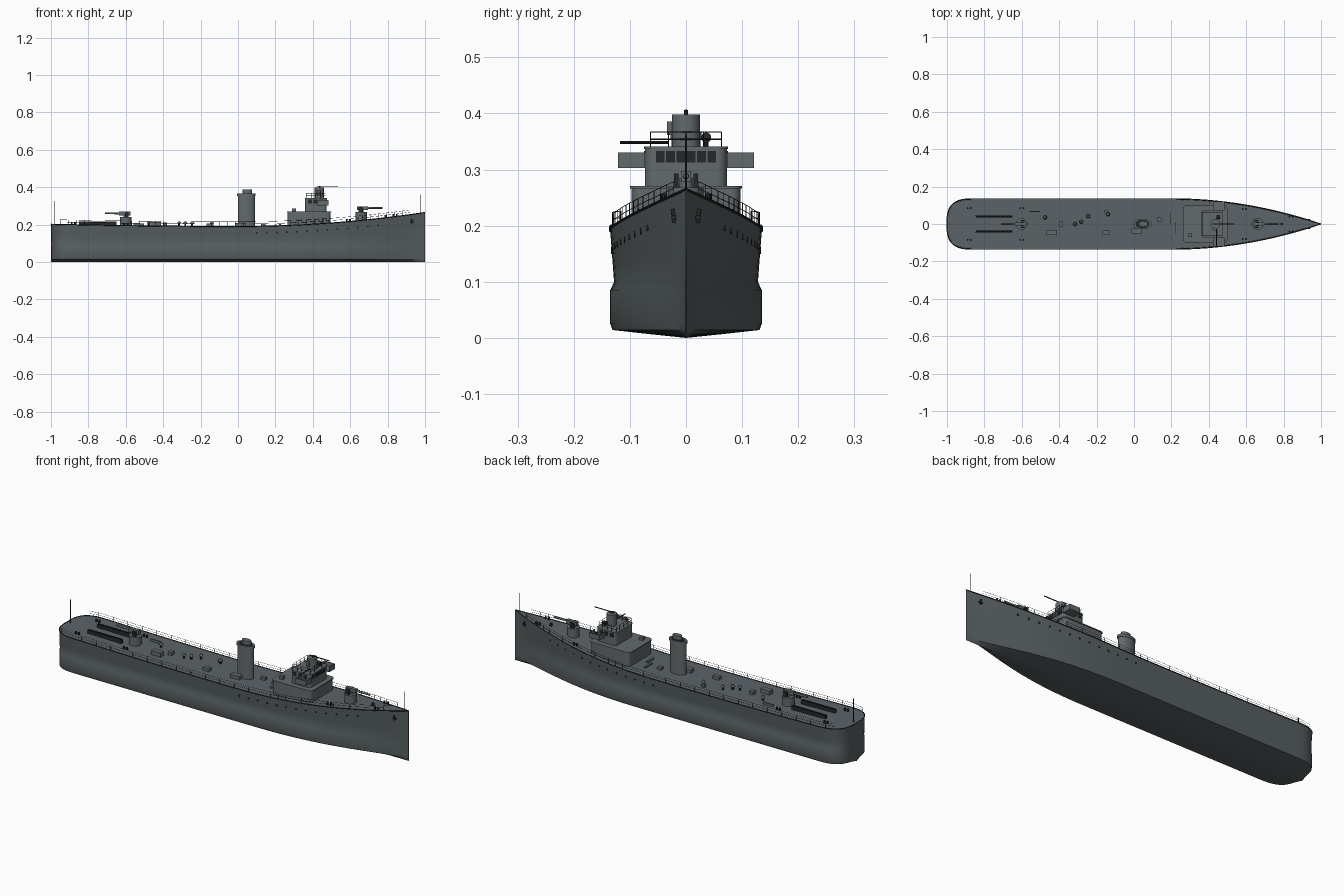
import bpy, bmesh, math
from mathutils import Vector, Matrix

cube = bpy.data.objects.get("Cube")
if cube:
    bpy.data.objects.remove(cube, do_unlink=True)


def material(name, rgb):
    m = bpy.data.materials.new(name)
    m.use_nodes = True
    m.diffuse_color = (*rgb, 1)
    m.node_tree.nodes["Principled BSDF"].inputs["Base Color"].default_value = (*rgb, 1)
    return m


HULL = material("hull grey", (0.095, 0.113, 0.118))
DECK = material("deck grey", (0.105, 0.125, 0.135))
HOUSE = material("superstructure grey", (0.125, 0.145, 0.152))
DARK = material("dark fittings", (0.018, 0.02, 0.022))


# Hull shape functions
BEAM = 0.135


def sheer(x):
    return 0.19 + (0.075 if x > 0 else 0.012) * x * x


def deck_half(x):
    if x > 0.2:
        return BEAM * max(0, 1 - ((x - 0.2) / 0.8) ** 2)
    if x < -0.85:
        t = min(1, (-0.85 - x) / 0.15)
        return BEAM * (1 - t ** 3) ** (1 / 3)
    return BEAM


def bilge_half(x):
    t = max(0, (x - 0.2) / 0.8)
    return deck_half(x) * (1 - 0.5 * t ** 4)


def side_half(x, z):
    u = (z - 0.1) / (sheer(x) - 0.1)
    return bilge_half(x) * 0.95 * (1 - u) + deck_half(x) * u


def finish(name, bm, mats, smooth=True):
    me = bpy.data.meshes.new(name)
    bm.to_mesh(me)
    bm.free()
    for m in mats:
        me.materials.append(m)
    ob = bpy.data.objects.new(name, me)
    bpy.context.collection.objects.link(ob)
    if smooth:
        bpy.ops.object.select_all(action='DESELECT')
        bpy.context.view_layer.objects.active = ob
        ob.select_set(True)
        bpy.ops.object.shade_smooth_by_angle(angle=math.radians(32))
    return ob


def box(name, x, y, z0, z1, sx, sy, mat, rounding=0):
    bm = bmesh.new()
    bmesh.ops.create_cube(bm, size=1)
    bmesh.ops.scale(bm, vec=(sx, sy, z1 - z0), verts=bm.verts)
    bmesh.ops.translate(bm, vec=(x, y, (z0 + z1) / 2), verts=bm.verts)
    if rounding:
        upright = [e for e in bm.edges
                   if abs(e.verts[0].co.z - e.verts[1].co.z) > 1e-4]
        bmesh.ops.bevel(bm, geom=upright, offset=rounding, segments=5,
                        profile=0.5, affect='EDGES')
    return finish(name, bm, [mat], rounding > 0)


def rod(name, a, b, r, mat, r2=None, sides=16, stretch=1):
    """Cylinder or cone from a to b; stretch widens it along x."""
    a, b = Vector(a), Vector(b)
    d = b - a
    bm = bmesh.new()
    bmesh.ops.create_cone(bm, cap_ends=True, segments=sides, radius1=r,
                          radius2=r if r2 is None else r2, depth=d.length)
    bmesh.ops.scale(bm, vec=(stretch, 1, 1), verts=bm.verts)
    turn = d.to_track_quat('Z', 'Y').to_matrix().to_4x4() if d.x or d.y else Matrix()
    bmesh.ops.transform(bm, matrix=Matrix.Translation((a + b) / 2) @ turn, verts=bm.verts)
    return finish(name, bm, [mat])


def wires(name, paths, r, mat):
    cu = bpy.data.curves.new(name, 'CURVE')
    cu.dimensions = '3D'
    cu.bevel_depth = r
    cu.bevel_resolution = 0
    for path in paths:
        sp = cu.splines.new('POLY')
        sp.points.add(len(path) - 1)
        for p, co in zip(sp.points, path):
            p.co = (*co, 1)
    cu.materials.append(mat)
    ob = bpy.data.objects.new(name, cu)
    bpy.context.collection.objects.link(ob)


# Hull lofted through stations, deck coloured on its top faces
stations = [-0.85 - 0.15 * math.sin(i * math.pi / 28) for i in range(14, 0, -1)]
stations += [-0.85 + 1.85 * i / 50 for i in range(51)]
bm = bmesh.new()
rows = []
for x in stations:
    wb, zd = max(bilge_half(x), 0.0008), sheer(x)
    half = [(0.5 * wb, 0.007), (0.97 * wb, 0.014), (wb, 0.025), (wb, 0.085)]
    for u in (0, 0.33, 0.66, 1):
        z = 0.1 + u * (zd - 0.1)
        half.append((max(side_half(x, z), 0.0008), z))
    ring = [(-y, z) for y, z in reversed(half)] + [(0, 0)] + half
    rows.append([bm.verts.new((x, y, z)) for y, z in ring])
for r0, r1 in zip(rows, rows[1:]):
    for i in range(len(r0)):
        j = (i + 1) % len(r0)
        f = bm.faces.new((r0[i], r0[j], r1[j], r1[i]))
        f.material_index = int(j == 0)
bm.faces.new(rows[0])
bm.faces.new(rows[-1])
bmesh.ops.recalc_face_normals(bm, faces=bm.faces)
finish("hull", bm, [HULL, DECK])

# Gunwale trim and guard rails
edge = [[(x, s * deck_half(x), sheer(x)) for x in stations] for s in (-1, 1)]
wires("gunwale_trim", edge, 0.0025, DARK)
rail_xs = [-0.95 + 0.0425 * i for i in range(45)]
for s, side in ((-1, "right"), (1, "left")):
    def at(x, h):
        return (x, s * max(deck_half(x) - 0.004, 0.004), sheer(x) + h)
    paths = [[at(x, h) for x in rail_xs] for h in (0.013, 0.025)]
    paths += [[at(x, 0), at(x, 0.025)] for x in rail_xs]
    wires("guard_rail_" + side, paths, 0.0007, DARK)

    # Portholes, hawse anchor and bollards
    for i in range(13):
        x = 0.1 + 0.054 * i
        z = sheer(x) - 0.036
        y = side_half(x, z)
        rod("porthole_" + side, (x, s * (y - 0.004), z), (x, s * (y + 0.0015), z),
            0.0055, DARK, sides=12)
    y = side_half(0.93, 0.218)
    rod("anchor_shank_" + side, (0.93, s * y, 0.205), (0.93, s * (y + 0.003), 0.23), 0.004, DARK)
    box("anchor_fluke_" + side, 0.93, s * y, 0.21, 0.218, 0.02, 0.01, DARK)
    for x, y in ((-0.88, 0.085), (-0.6, 0.085), (0.59, 0.08), (0.84, 0.04)):
        for dx in (-0.009, 0.009):
            rod("bollard_" + side, (x + dx, s * y, sheer(x)),
                (x + dx, s * y, sheer(x) + 0.014), 0.005, DARK, sides=10)

    # Depth charge racks
    for dy in (-0.005, 0.005):
        box("charge_rack_rail_" + side, -0.75, s * 0.04 + dy, 0.195, 0.217, 0.2, 0.002, DARK)
    for i in range(14):
        x = -0.84 + i * 0.014
        rod("depth_charge_" + side, (x, s * 0.04 - 0.004, 0.207),
            (x, s * 0.04 + 0.004, 0.207), 0.006, DARK, sides=10)

# Flagstaffs
rod("stern_staff", (-0.98, 0, 0.2), (-0.98, 0, 0.325), 0.0018, DARK, sides=8)
rod("bow_staff", (0.975, 0, 0.255), (0.975, 0, 0.36), 0.0015, DARK, sides=8)


# Deck guns
def gun(name, x, d):
    z = sheer(x)
    rod(name + "_platform", (x, 0, z - 0.005), (x, 0, z + 0.045), 0.031, HOUSE, sides=32)
    rod(name + "_pivot", (x, 0, z + 0.04), (x, 0, z + 0.062), 0.012, HOUSE)
    box(name + "_breech", x + d * 0.005, 0, z + 0.055, z + 0.075, 0.06, 0.018, HOUSE)
    rod(name + "_barrel", (x, 0, z + 0.066), (x + d * 0.112, 0, z + 0.066), 0.006, HOUSE, 0.0045)
    for s in (-1, 1):
        box(name + "_sight", x - d * 0.005, s * 0.017, z + 0.045, z + 0.07, 0.02, 0.008, DARK)


gun("aft_gun", -0.6, -1)
gun("forward_gun", 0.66, 1)

# Funnel with cap
rod("funnel", (0.045, 0, 0.18), (0.045, 0, 0.36), 0.026, HOUSE, sides=40, stretch=1.75)
rod("funnel_rim", (0.045, 0, 0.353), (0.045, 0, 0.366), 0.028, HOUSE, sides=40, stretch=1.78)
rod("funnel_mouth", (0.045, 0, 0.365), (0.045, 0, 0.367), 0.022, DARK, sides=32, stretch=1.75)
rod("funnel_hood", (0.05, 0, 0.366), (0.05, 0, 0.387), 0.015, HOUSE, sides=32, stretch=1.7)

# Deckhouse, bridge and wings
box("deckhouse", 0.38, 0, 0.18, 0.268, 0.23, 0.194, HOUSE, 0.018)
box("deckhouse_roof_edge", 0.38, 0, 0.266, 0.271, 0.238, 0.2, HOUSE, 0.02)
box("bridge", 0.417, 0, 0.268, 0.338, 0.115, 0.146, HOUSE, 0.018)
box("bridge_roof", 0.417, 0, 0.337, 0.341, 0.12, 0.15, HOUSE, 0.02)
for i in range(6):
    box("front_window", 0.4745, -0.046 + i * 0.0184, 0.313, 0.333, 0.003, 0.0155, DARK)
for s in (-1, 1):
    for i in range(3):
        box("side_window", 0.385 + i * 0.03, s * 0.073, 0.313, 0.333, 0.02, 0.003, DARK)
    box("wing_floor", 0.453, s * 0.097, 0.303, 0.307, 0.06, 0.048, HOUSE)
    box("wing_front", 0.482, s * 0.097, 0.303, 0.33, 0.003, 0.048, HOUSE)
    box("wing_end", 0.453, s * 0.12, 0.303, 0.33, 0.06, 0.003, HOUSE)
    box("wing_back", 0.424, s * 0.097, 0.303, 0.33, 0.003, 0.048, HOUSE)

# Bridge roof rail
corners = [(0.365, -0.063), (0.468, -0.063), (0.468, 0.063), (0.365, 0.063), (0.365, -0.063)]
posts = []
for (xa, ya), (xb, yb) in zip(corners, corners[1:]):
    posts += [(xa + (xb - xa) * k / 4, ya + (yb - ya) * k / 4) for k in range(4)]
wires("bridge_rail", [[(x, y, h) for x, y in corners] for h in (0.354, 0.367)]
      + [[(x, y, 0.34), (x, y, 0.367)] for x, y in posts], 0.001, DARK)

# Lookout tower, light guns and searchlight
rod("lookout_tower", (0.435, 0, 0.34), (0.435, 0, 0.398), 0.025, HOUSE, sides=32)
rod("tower_gun", (0.42, 0, 0.405), (0.535, 0, 0.405), 0.0025, DARK, sides=8)
rod("tower_gun_post", (0.437, 0, 0.396), (0.437, 0, 0.406), 0.004, DARK, sides=8)
box("tower_locker", 0.43, -0.028, 0.362, 0.386, 0.02, 0.012, HOUSE, 0.004)
rod("side_gun", (0.44, -0.03, 0.348), (0.44, -0.118, 0.348), 0.0025, DARK, sides=8)
rod("searchlight_post", (0.45, 0.036, 0.34), (0.45, 0.036, 0.352), 0.004, DARK, sides=8)
rod("searchlight", (0.44, 0.036, 0.357), (0.46, 0.036, 0.357), 0.009, DARK)
rod("breakwater_post", (0.79, 0, 0.23), (0.79, 0, 0.25), 0.007, DARK)

# Hatches and lockers: x, y, length, width, height
for x, y, sx, sy, h in ((-0.44, -0.045, 0.055, 0.026, 0.022), (-0.15, -0.045, 0.036, 0.022, 0.016),
                        (-0.39, 0, 0.02, 0.026, 0.018), (0.015, -0.037, 0.055, 0.026, 0.018),
                        (0.135, 0.024, 0.024, 0.02, 0.014), (0.3, -0.06, 0.02, 0.02, 0.09),
                        (-0.53, 0.067, 0.055, 0.007, 0.012), (-0.15, 0.066, 0.016, 0.016, 0.014),
                        (0.2, 0.03, 0.01, 0.06, 0.008), (0.225, -0.02, 0.01, 0.05, 0.008)):
    z = sheer(x)
    box("deck_hatch", x, y, z - 0.004, z + h, sx, sy, HOUSE)

# Mushroom vents
for x, y in ((-0.315, 0), (-0.282, 0.012), (-0.245, 0.042), (-0.475, 0.035), (-0.138, 0.052)):
    z = sheer(x)
    rod("vent_stem", (x, y, z - 0.004), (x, y, z + 0.018), 0.005, DARK, sides=12)
    rod("vent_cap", (x, y, z + 0.016), (x, y, z + 0.026), 0.011, HOUSE, 0.006)
